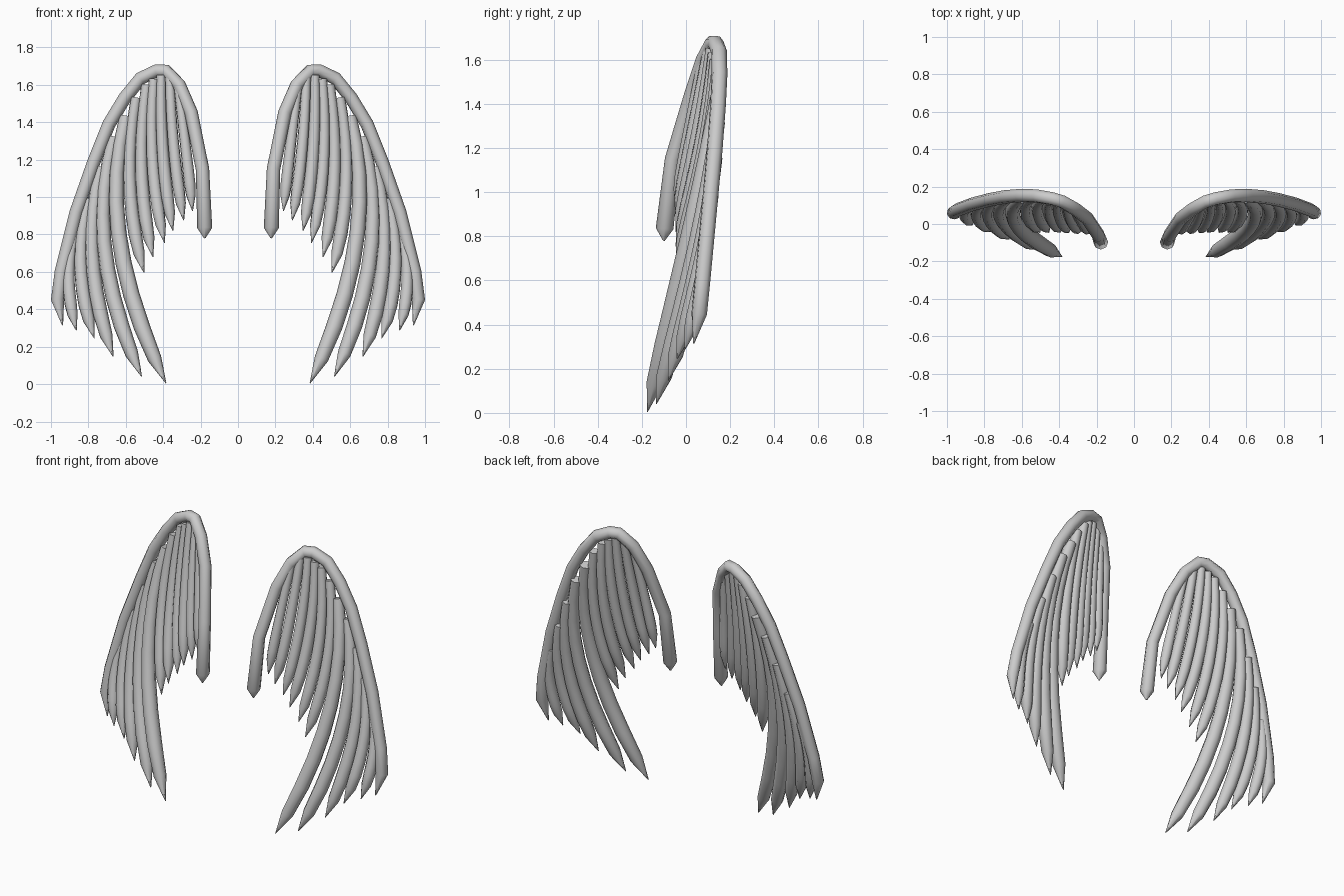
import bpy
from mathutils import Vector

if "Cube" in bpy.data.objects:
    bpy.data.objects.remove(bpy.data.objects["Cube"])

grey = bpy.data.materials.new("feather_grey")
grey.diffuse_color = (0.6, 0.6, 0.6, 1)
grey.use_nodes = True
grey.node_tree.nodes["Principled BSDF"].inputs["Base Color"].default_value = grey.diffuse_color


def tube(name, points, radii):
    """Smooth eight-sided tube through the points, with a radius at each."""
    cu = bpy.data.curves.new(name, 'CURVE')
    cu.dimensions = '3D'
    cu.bevel_depth = 1.0
    cu.bevel_resolution = 2
    cu.use_fill_caps = True
    cu.twist_mode = 'MINIMUM'
    sp = cu.splines.new('POLY')
    sp.points.add(len(points) - 1)
    for p, co, r in zip(sp.points, points, radii):
        p.co = (*co, 1)
        p.radius = r
    ob = bpy.data.objects.new(name, cu)
    bpy.context.collection.objects.link(ob)
    bpy.ops.object.select_all(action='DESELECT')
    ob.select_set(True)
    bpy.context.view_layer.objects.active = ob
    bpy.ops.object.convert(target='MESH')
    ob = bpy.context.object
    ob.data.materials.clear()
    ob.data.materials.append(grey)
    bpy.ops.object.shade_smooth_by_angle(angle=1.0)
    return ob


# leading arch of the wing: x, y, z
ARCH = [(.178, -.10, .78), (.178, -.097, .835), (.19, -.06, 1.15), (.25, .03, 1.45),
        (.315, .08, 1.6), (.385, .12, 1.675), (.435, .135, 1.675), (.52, .15, 1.635),
        (.605, .152, 1.53), (.69, .145, 1.39), (.77, .13, 1.19), (.865, .105, .92),
        (.945, .075, .6), (.965, .06, .45), (.938, .035, .315)]
ARCH_R = [.004, .04] + [.036] * 12 + [.003]

# feathers from inside to outside: root, middle, tip, radius
FEATHERS = [
    ((.32, .075, 1.59), (.275, .005, 1.22), (.243, -.045, .925), .031),
    ((.365, .10, 1.64), (.34, .025, 1.24), (.29, -.045, .875), .032),
    ((.41, .115, 1.65), (.40, .045, 1.22), (.348, -.045, .82), .033),
    ((.45, .125, 1.63), (.455, .06, 1.18), (.393, -.045, .755), .034),
    ((.49, .135, 1.60), (.515, .07, 1.13), (.455, -.045, .68), .035),
    ((.545, .14, 1.53), (.578, .07, 1.06), (.503, -.045, .597), .036),
    ((.60, .145, 1.43), (.63, .005, .75), (.385, -.175, .005), .044),
    ((.665, .145, 1.32), (.71, .035, .70), (.515, -.135, .04), .042),
    ((.735, .135, 1.16), (.778, .05, .66), (.667, -.08, .147), .04),
    ((.80, .12, .99), (.84, .055, .62), (.768, -.04, .245), .037),
    ((.87, .10, .81), (.905, .06, .56), (.864, -.005, .287), .034),
]


def feather_path(root, mid, tip, r):
    """Quadratic arc through the middle, full-bodied, then a pointed end."""
    a, m, b = Vector(root), Vector(mid), Vector(tip)
    c = 2 * m - (a + b) / 2
    end = 1 - 2.2 * r / (b - c).length / 2 - 0.03
    ts = [end * i / 8 for i in range(9)]
    pts = [a * (1 - t) ** 2 + c * 2 * t * (1 - t) + b * t * t for t in ts]
    radii = [r * (.78 + .22 * min(1, t * 1.6)) for t in ts]
    radii[-1] *= .85
    return pts + [b], radii + [.002]


for side, s in (("right", 1), ("left", -1)):
    flip = lambda pts: [(p[0] * s, p[1], p[2]) for p in pts]
    tube("wing_arch_" + side, flip(ARCH), ARCH_R)
    for i, f in enumerate(FEATHERS):
        pts, radii = feather_path(*f)
        tube(f"feather_{side}_{i + 1}", flip(pts), radii)
